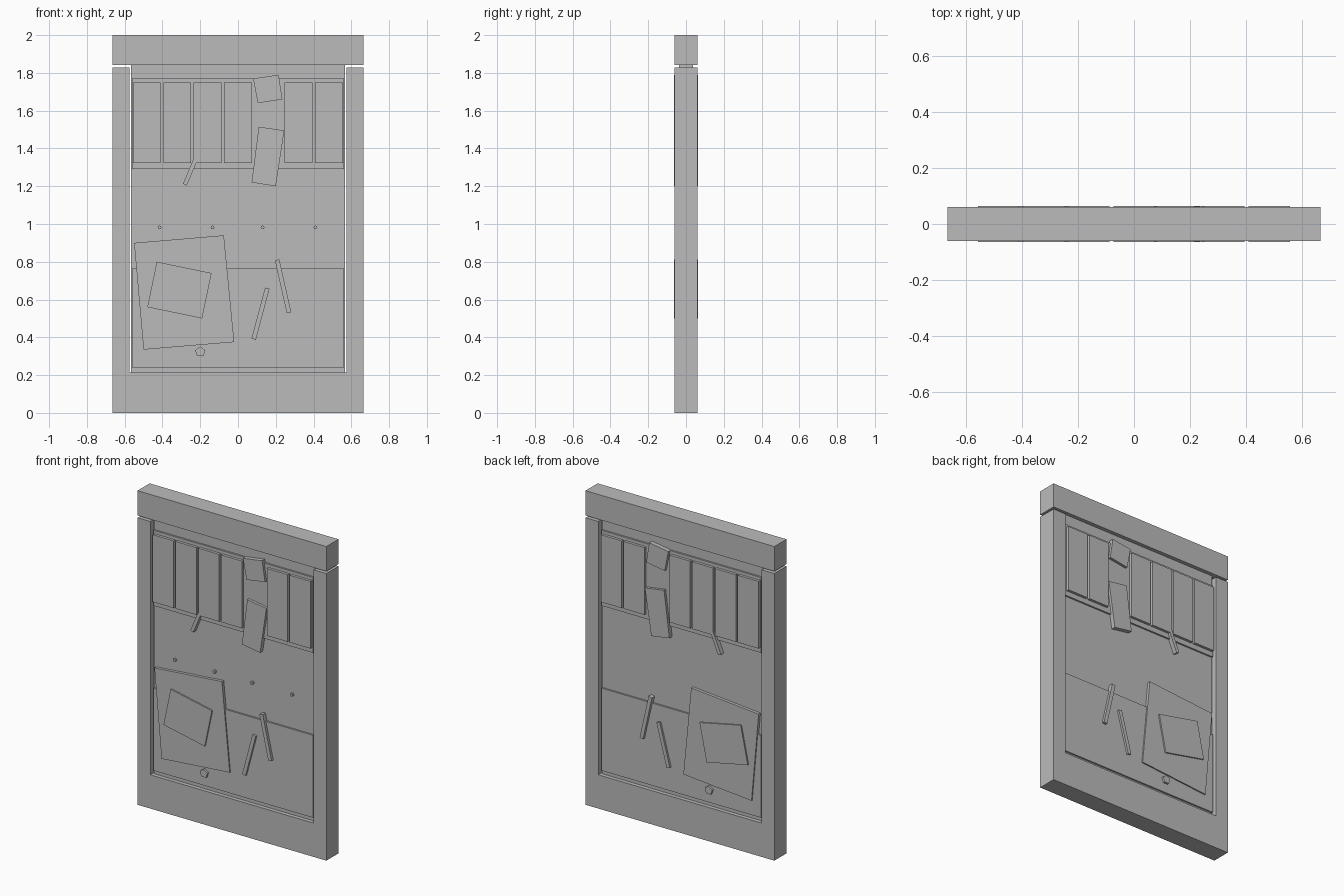
import bpy, bmesh, math

if "Cube" in bpy.data.objects:
    bpy.data.objects.remove(bpy.data.objects["Cube"])

grey = bpy.data.materials.new("stone grey")
grey.diffuse_color = (0.5, 0.5, 0.5, 1)
grey.use_nodes = True
grey.node_tree.nodes["Principled BSDF"].inputs["Base Color"].default_value = grey.diffuse_color


def plate(name, points, front, back=None):
    """Extrude an x-z outline from y=-front to y=back."""
    back = front if back is None else back
    bm = bmesh.new()
    f = bm.faces.new([bm.verts.new((x, -front, z)) for x, z in points])
    ext = bmesh.ops.extrude_face_region(bm, geom=[f])
    verts = [v for v in ext["geom"] if isinstance(v, bmesh.types.BMVert)]
    bmesh.ops.translate(bm, verts=verts, vec=(0, front + back, 0))
    bmesh.ops.recalc_face_normals(bm, faces=bm.faces)
    me = bpy.data.meshes.new(name)
    bm.to_mesh(me)
    bm.free()
    me.materials.append(grey)
    ob = bpy.data.objects.new(name, me)
    bpy.context.collection.objects.link(ob)
    return ob


def rect(x0, x1, z0, z1):
    return [(x0, z0), (x1, z0), (x1, z1), (x0, z1)]


def ngon(cx, cz, r, n):
    return [(cx + r * math.sin(2 * math.pi * i / n),
             cz + r * math.cos(2 * math.pi * i / n)) for i in range(n)]


def strip(x0, z0, x1, z1, w):
    """Outline of a thin bar from one end to the other."""
    l = math.hypot(x1 - x0, z1 - z0)
    nx, nz = -(z1 - z0) / l * w / 2, (x1 - x0) / l * w / 2
    return [(x0 + nx, z0 + nz), (x1 + nx, z1 + nz),
            (x1 - nx, z1 - nz), (x0 - nx, z0 - nz)]


FRAME, CORE, SLAB, PROUD = 0.061, 0.036, 0.047, 0.064

# Outer frame: lintel, and posts joined by the base
plate("lintel", rect(-0.665, 0.665, 1.842, 2.0), FRAME)
plate("post_frame", [(-0.665, 0), (0.665, 0), (0.665, 1.828), (0.575, 1.828),
                     (0.575, 0.215), (-0.575, 0.215), (-0.575, 1.828),
                     (-0.665, 1.828)], FRAME)

# Recessed panel with raised upper and lower slabs
plate("core_panel", rect(-0.566, 0.566, 0.215, 1.842), CORE)
plate("lower_slab", rect(-0.562, 0.562, 0.24, 0.765), SLAB)
plate("upper_slab", rect(-0.562, 0.562, 1.29, 1.77), SLAB)

# Row of upright slats, with one missing
for i in range(7):
    if i != 4:
        x = -0.556 + i * 0.1607
        plate("slat_%d" % (i + 1), rect(x, x + 0.147, 1.322, 1.75), PROUD)

# Two broken pieces of the missing slat
plate("broken_slat_top", [(0.08, 1.77), (0.215, 1.79), (0.235, 1.66), (0.105, 1.64)], PROUD)
plate("broken_slat_bottom", [(0.11, 1.515), (0.245, 1.495), (0.2, 1.2), (0.072, 1.22)], PROUD)

# Tilted patch with a smaller patch on it
plate("tilted_patch", [(-0.55, 0.9), (-0.075, 0.94), (-0.02, 0.375), (-0.5, 0.335)], 0.055)
plate("small_patch", [(-0.43, 0.80), (-0.14, 0.74), (-0.19, 0.5), (-0.48, 0.56)], PROUD)

# Loose splinters
plate("splinter_upper", strip(-0.281, 1.208, -0.228, 1.335, 0.022), PROUD)
plate("splinter_right", strip(0.207, 0.81, 0.27, 0.53, 0.024), PROUD)
plate("splinter_left", strip(0.155, 0.66, 0.083, 0.39, 0.024), 0.06)

# Five sided stud and a row of small pegs on the front
plate("stud", ngon(-0.2, 0.323, 0.028, 5), 0.06)
for i, x in enumerate((-0.415, -0.135, 0.13, 0.41)):
    plate("peg_%d" % (i + 1), ngon(x, 0.982, 0.01, 8), 0.05, 0.0)
